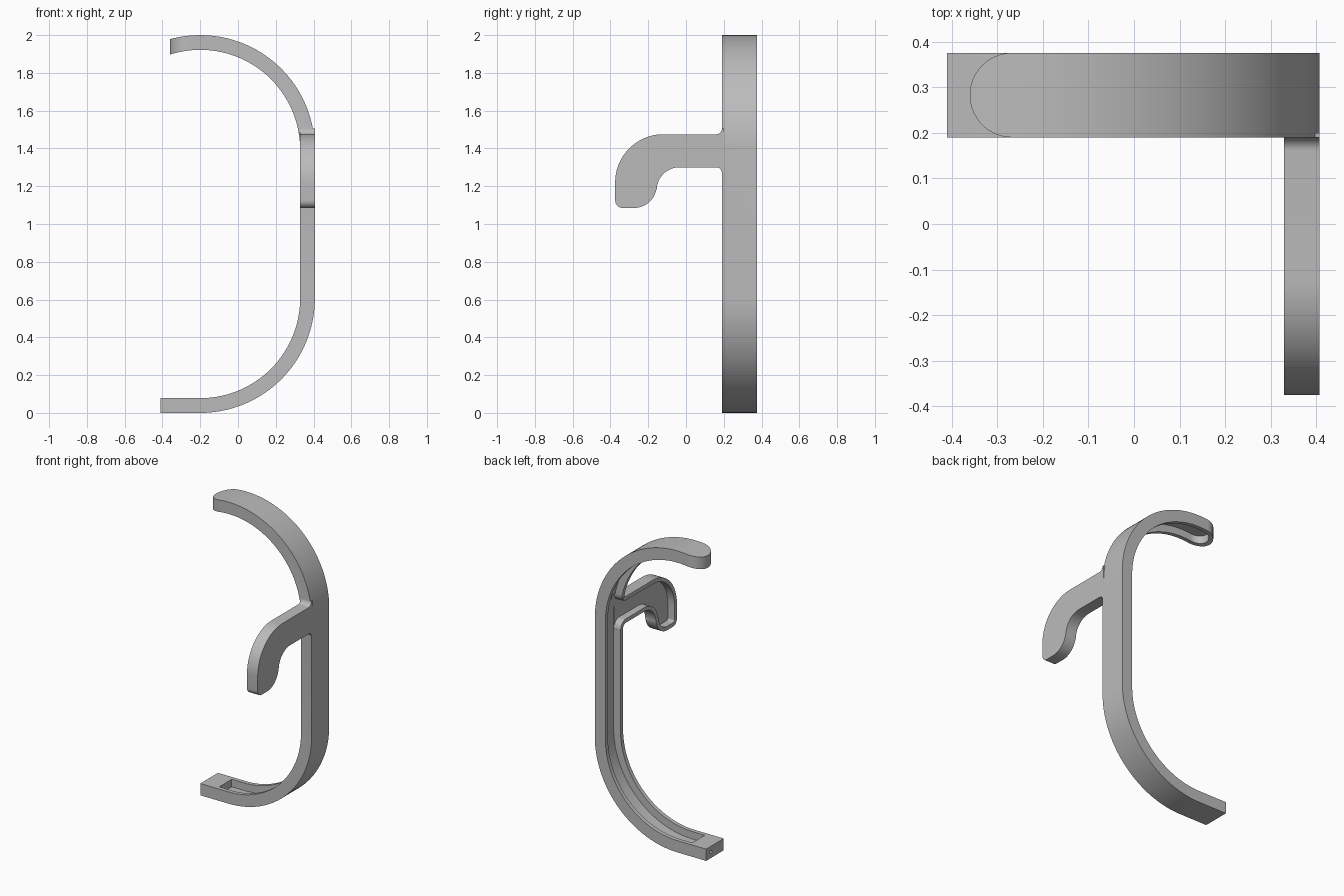
import bpy, bmesh
from math import sin, cos, radians, asin, degrees
from mathutils import Vector

if "Cube" in bpy.data.objects:
    bpy.data.objects.remove(bpy.data.objects["Cube"], do_unlink=True)

grey = bpy.data.materials.new("plain grey")
grey.use_nodes = True
COLOUR = (0.5, 0.5, 0.5, 1)
grey.diffuse_color = COLOUR
grey.node_tree.nodes["Principled BSDF"].inputs["Base Color"].default_value = COLOUR

# Main sizes of the band and the hook
CX, R, THICK = -0.2, 0.607, 0.078
Y0, Y1, OUT_X = 0.19, 0.375, 0.407
TIP_X, FOOT_X, WALL = -0.36, -0.41, 0.027
FLOOR = 0.028
YM = (Y0 + Y1) / 2


def arc(cx, cy, r, a0, a1, n=16):
    return [(cx + r * cos(radians(a0 + (a1 - a0) * i / n)),
             cy + r * sin(radians(a0 + (a1 - a0) * i / n))) for i in range(n + 1)]


def extrude(name, outline, place, lo, hi):
    """Prism from a 2D outline; place(u, v, w) maps it into space."""
    bm = bmesh.new()
    base = bm.faces.new([bm.verts.new(place(u, v, lo)) for u, v in outline])
    shift = Vector(place(0, 0, hi)) - Vector(place(0, 0, lo))
    top = bmesh.ops.extrude_face_region(bm, geom=[base], use_keep_orig=True)
    bmesh.ops.translate(bm, vec=shift,
                        verts=[g for g in top["geom"] if isinstance(g, bmesh.types.BMVert)])
    bmesh.ops.recalc_face_normals(bm, faces=bm.faces)
    mesh = bpy.data.meshes.new(name)
    bm.to_mesh(mesh)
    bm.free()
    mesh.materials.append(grey)
    obj = bpy.data.objects.new(name, mesh)
    bpy.context.collection.objects.link(obj)
    return obj


def along_x(u, v, w): return (w, u, v)
def along_y(u, v, w): return (u, w, v)
def along_z(u, v, w): return (u, v, w)


def combine(target, tool, operation):
    mod = target.modifiers.new("combine", "BOOLEAN")
    mod.operation, mod.solver, mod.object = operation, "EXACT", tool
    bpy.context.view_layer.objects.active = target
    bpy.ops.object.modifier_apply(modifier=mod.name)
    bpy.data.objects.remove(tool, do_unlink=True)


def band(name, outer, inner, foot, tip, y0, y1):
    """C-shaped strip with a half-round upper tip."""
    def sweep(r):
        end = 90 + degrees(asin((CX - tip) / r))
        return (arc(CX, R, r, -90, 0, 32) + arc(CX, 2 - R, r, 0, end, 40))
    outline = ([(foot, R - outer)] + sweep(outer)
               + sweep(inner)[::-1] + [(foot, R - inner)])
    obj = extrude(name, outline, along_y, y0, y1)
    rad = (y1 - y0) / 2
    for side in (1, -1):
        edge = arc(tip + rad, YM, rad, 180, 180 - 90 * side)
        corner = edge + [(tip + rad, YM + side * (rad + 0.05)),
                         (tip - 0.05, YM + side * (rad + 0.05)), (tip - 0.05, YM)]
        combine(obj, extrude("tip_cutter", corner, along_z, 1.6, 2.2), "DIFFERENCE")
    return obj


def hook_outline(d, root):
    """Side profile of the hook, shrunk inwards by d, ending at y = root."""
    return ([(root, 1.505)]
            + arc(0.16, 1.505, 0.03 + d, 0, -90, 8)       # upper fillet
            + arc(-0.12, 1.22, 0.255 - d, 90, 180, 24)    # shoulder
            + arc(-0.335, 1.125, 0.04 - d, 180, 270, 8)   # tip corner
            + arc(-0.275, 1.205, 0.12 - d, 270, 360)      # tip belly
            + arc(-0.035, 1.18, 0.12 + d, 180, 90)        # inner bend
            + arc(0.16, 1.27, 0.03 + d, 90, 0, 8)         # lower fillet
            + [(root, 1.27)])


# Solid body: band with the side hook
frame = band("hook_frame", R, R - THICK, FOOT_X, TIP_X, Y0, Y1)
combine(frame, extrude("side_hook", hook_outline(0, 0.2), along_x,
                       OUT_X - THICK, OUT_X), "UNION")

# Hollow channel open towards the inside
combine(frame, band("channel_cutter", R - FLOOR, R - THICK - 0.04, FOOT_X + 0.12,
                    TIP_X + WALL, Y0 + WALL, Y1 - WALL), "DIFFERENCE")
combine(frame, extrude("hook_cutter", hook_outline(0.026, 0.25), along_x,
                       OUT_X - THICK - 0.05, OUT_X - FLOOR - 0.001), "DIFFERENCE")

# Small hole in the end of the foot
combine(frame, extrude("hole_cutter", arc(0.325, 0.04, 0.011, 0, 345, 23), along_x,
                       FOOT_X - 0.05, FOOT_X + 0.06), "DIFFERENCE")

bpy.ops.object.select_all(action="DESELECT")
frame.select_set(True)
bpy.context.view_layer.objects.active = frame
bpy.ops.object.shade_smooth_by_angle(angle=radians(30))
